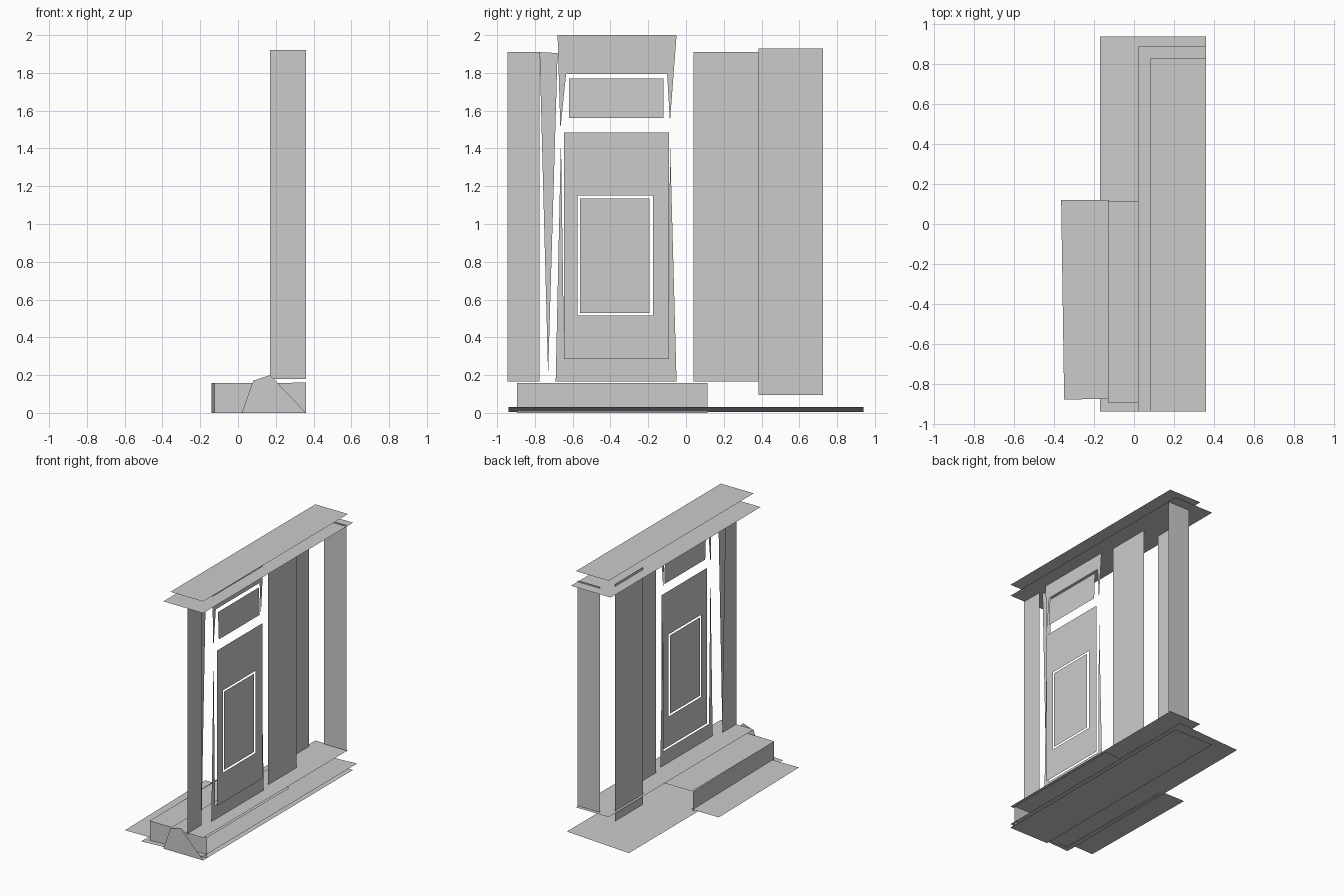
import bpy, bmesh


def sheet(name, *faces):
    """One object made of thin flat polygons."""
    bm = bmesh.new()
    for pts in faces:
        bm.faces.new([bm.verts.new(p) for p in pts])
    me = bpy.data.meshes.new(name)
    bm.to_mesh(me)
    bm.free()
    ob = bpy.data.objects.new(name, me)
    bpy.context.collection.objects.link(ob)
    return ob


def flat(name, x0, x1, y0, y1, z0, z1=None):
    """Level sheet, or sloped from z0 at x0 to z1 at x1."""
    z1 = z0 if z1 is None else z1
    return sheet(name, [(x0, y0, z0), (x1, y0, z1), (x1, y1, z1), (x0, y1, z0)])


def wall(x, pts):
    """Points of a polygon standing in the y-z plane."""
    return [(x, y, z) for y, z in pts]


def rect(y0, y1, z0, z1):
    return [(y0, z0), (y1, z0), (y1, z1), (y0, z1)]


# cornice sheets and matching floor sheets
flat("cornice_top", 0.08, 0.36, -0.94, 0.83, 2.0)
flat("cornice_lower", 0.02, 0.36, -0.94, 0.89, 1.91)
flat("floor_sheet", 0.08, 0.36, -0.94, 0.83, 0.175)
flat("base_sheet", 0.02, 0.36, -0.94, 0.89, 0.0)
flat("ground_sheet", -0.17, 0.36, -0.94, 0.94, 0.005, 0.03)

# step in front of the door
flat("step_tread", -0.13, 0.36, -0.895, 0.115, 0.157)
sheet("step_apron", [(-0.35, -0.88, 0.02), (-0.105, -0.875, 0.02),
                     (-0.125, 0.12, 0.02), (-0.365, 0.12, 0.02)])
sheet("step_riser", [(-0.125, -0.895, 0), (-0.14, 0.115, 0),
                     (-0.14, 0.115, 0.157), (-0.125, -0.895, 0.157)])
sheet("step_end", [(-0.125, -0.895, 0), (0.36, -0.895, 0),
                   (0.36, -0.895, 0.16), (-0.125, -0.895, 0.157)])
sheet("sill_end", [(0.02, -0.94, 0), (0.36, -0.94, 0),
                   (0.17, -0.94, 0.2), (0.08, -0.94, 0.17)])

# upright wall panels
for name, x, box in [("left_pillar", 0.23, (-0.945, -0.775, 0.165, 1.91)),
                     ("wall_panel", 0.23, (0.04, 0.385, 0.165, 1.91)),
                     ("bay_front", 0.10, (0.385, 0.725, 0.095, 1.93))]:
    sheet(name, wall(x, rect(*box)))
sheet("pillar_wedge", wall(0.2, [(-0.775, 1.91), (-0.73, 0.2), (-0.68, 1.905)]))
sheet("bay_side", [(0.17, 0.81, 0.18), (0.36, 0.81, 0.18),
                   (0.36, 0.81, 1.92), (0.17, 0.81, 1.92)])

# door frame: head and threshold with tapering side slivers
sheet("door_frame_head",
      wall(0.255, [(-0.68, 2.0), (-0.635, 1.795), (-0.1, 1.795), (-0.05, 2.0)]),
      wall(0.255, [(-0.68, 2.0), (-0.665, 1.5), (-0.635, 1.795)]),
      wall(0.255, [(-0.05, 2.0), (-0.1, 1.795), (-0.085, 1.54)]))
sheet("door_frame_foot",
      wall(0.255, [(-0.69, 0.165), (-0.05, 0.165), (-0.09, 0.285), (-0.645, 0.285)]),
      wall(0.255, [(-0.69, 0.165), (-0.645, 0.285), (-0.662, 1.45)]),
      wall(0.255, [(-0.05, 0.165), (-0.085, 1.46), (-0.09, 0.285)]))

# door leaf as a ring of four faces, with inset and transom panels
outer = rect(-0.645, -0.09, 0.285, 1.485)
inner = rect(-0.575, -0.175, 0.515, 1.15)
sheet("door_leaf", *[wall(0.273, [outer[i], outer[(i + 1) % 4],
                                  inner[(i + 1) % 4], inner[i]]) for i in range(4)])
sheet("door_inset", wall(0.273, rect(-0.56, -0.193, 0.53, 1.135)))
sheet("transom_panel", [(0.27, -0.62, 1.56), (0.27, -0.12, 1.56),
                        (0.263, -0.12, 1.77), (0.263, -0.62, 1.77)])
